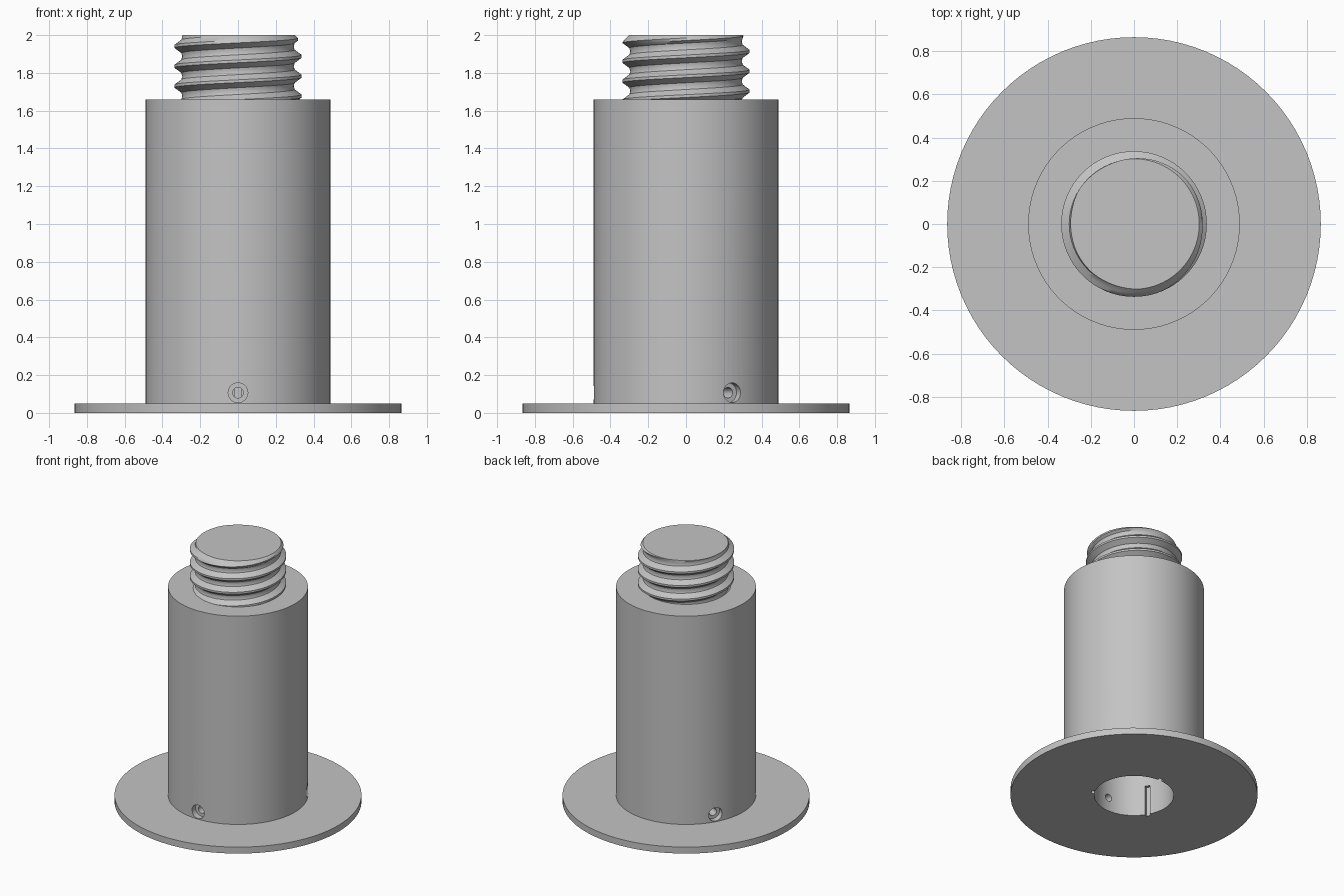
import bpy, bmesh, math
from mathutils import Matrix, Vector

cube = bpy.data.objects.get("Cube")
if cube:
    bpy.data.objects.remove(cube, do_unlink=True)

grey = bpy.data.materials.new("plain grey")
grey.use_nodes = True
COLOUR = (0.55, 0.55, 0.55, 1)
grey.diffuse_color = COLOUR
grey.node_tree.nodes["Principled BSDF"].inputs["Base Color"].default_value = COLOUR

SIDES = 96
PITCH = 0.105
BODY_TOP = 1.66


def make_object(name, bm):
    bmesh.ops.recalc_face_normals(bm, faces=bm.faces)
    mesh = bpy.data.meshes.new(name)
    bm.to_mesh(mesh)
    bm.free()
    mesh.materials.append(grey)
    obj = bpy.data.objects.new(name, mesh)
    bpy.context.collection.objects.link(obj)
    return obj


def smooth(obj, degrees):
    bpy.ops.object.select_all(action='DESELECT')
    obj.select_set(True)
    bpy.context.view_layer.objects.active = obj
    bpy.ops.object.shade_smooth_by_angle(angle=math.radians(degrees))


def lathe(name, profile):
    bm = bmesh.new()
    verts = [bm.verts.new((r, 0, z)) for r, z in profile]
    edges = [bm.edges.new(pair) for pair in zip(verts, verts[1:])]
    bmesh.ops.spin(bm, geom=verts + edges, cent=(0, 0, 0), axis=(0, 0, 1),
                   angle=math.tau, steps=SIDES, use_duplicate=False)
    bmesh.ops.remove_doubles(bm, verts=bm.verts, dist=1e-4)
    return make_object(name, bm)


def cut(target, name, bm):
    cutter = make_object(name, bm)
    cutter.hide_render = True
    mod = target.modifiers.new(name, 'BOOLEAN')
    mod.operation = 'DIFFERENCE'
    mod.solver = 'EXACT'
    mod.object = cutter
    bpy.context.view_layer.objects.active = target
    bpy.ops.object.modifier_apply(modifier=mod.name)
    bpy.data.objects.remove(cutter, do_unlink=True)


# Hollow body with its base flange
body = lathe("flanged_body", [(0, 1.5), (0.278, 1.5), (0.278, 0), (0.865, 0),
                              (0.865, 0.05), (0.49, 0.05), (0.49, BODY_TOP), (0, BODY_TOP)])

# Three counterbored screw holes, with a key slot in the bore opposite each
for i in range(3):
    angle = math.radians(-90 + 120 * i)
    turn = Matrix.Rotation(angle, 4, 'Z')
    for name, radius, start, end in (("counterbore", 0.052, 0.445, 0.6),
                                     ("screw_hole", 0.028, 0.2, 0.5)):
        bm = bmesh.new()
        place = (turn @ Matrix.Translation(((start + end) / 2, 0, 0.107))
                 @ Matrix.Rotation(math.pi / 2, 4, 'Y'))
        bmesh.ops.create_cone(bm, cap_ends=True, segments=32, radius1=radius,
                              radius2=radius, depth=end - start, matrix=place)
        cut(body, name, bm)
    bm = bmesh.new()
    bmesh.ops.create_cube(bm, size=1, matrix=turn @ Matrix.Translation((-0.25, 0, 0.09))
                          @ Matrix.Diagonal((0.1, 0.035, 0.28, 1)))
    cut(body, "key_slot", bm)
smooth(body, 30)

# Right-handed screw thread: a profile swept up a helix, (radius, fraction of pitch)
bm = bmesh.new()
profile = [(0.337, -0.07), (0.337, 0.07), (0.318, 0.2), (0.3, 0.33),
           (0.295, 0.5), (0.3, 0.67), (0.318, 0.8)]
columns = []
for i in range(SIDES + 1):
    t = math.tau * i / SIDES
    column = []
    for turn_no in range(-4, 4):
        for radius, part in profile:
            z = 1.8875 + PITCH * (turn_no + part + i / SIDES)
            r = max(0.28, min(radius, 0.302 + (2 - z)))   # chamfered tip
            column.append(bm.verts.new((r * math.cos(t), r * math.sin(t), z)))
    columns.append(column)
for a, b in zip(columns, columns[1:]):
    for k in range(len(a) - 1):
        bm.faces.new((a[k], b[k], b[k + 1], a[k + 1]))
bmesh.ops.remove_doubles(bm, verts=bm.verts, dist=1e-5)

# Trim the thread flat at both ends and cap it
for z, up in ((2.0, 1), (BODY_TOP - 0.02, -1)):
    result = bmesh.ops.bisect_plane(bm, geom=bm.verts[:] + bm.edges[:] + bm.faces[:],
                                    plane_co=Vector((0, 0, z)),
                                    plane_no=Vector((0, 0, up)), clear_outer=True)
    rim = [e for e in result["geom_cut"] if isinstance(e, bmesh.types.BMEdge)]
    bmesh.ops.contextual_create(bm, geom=rim)
smooth(make_object("screw_thread", bm), 35)
